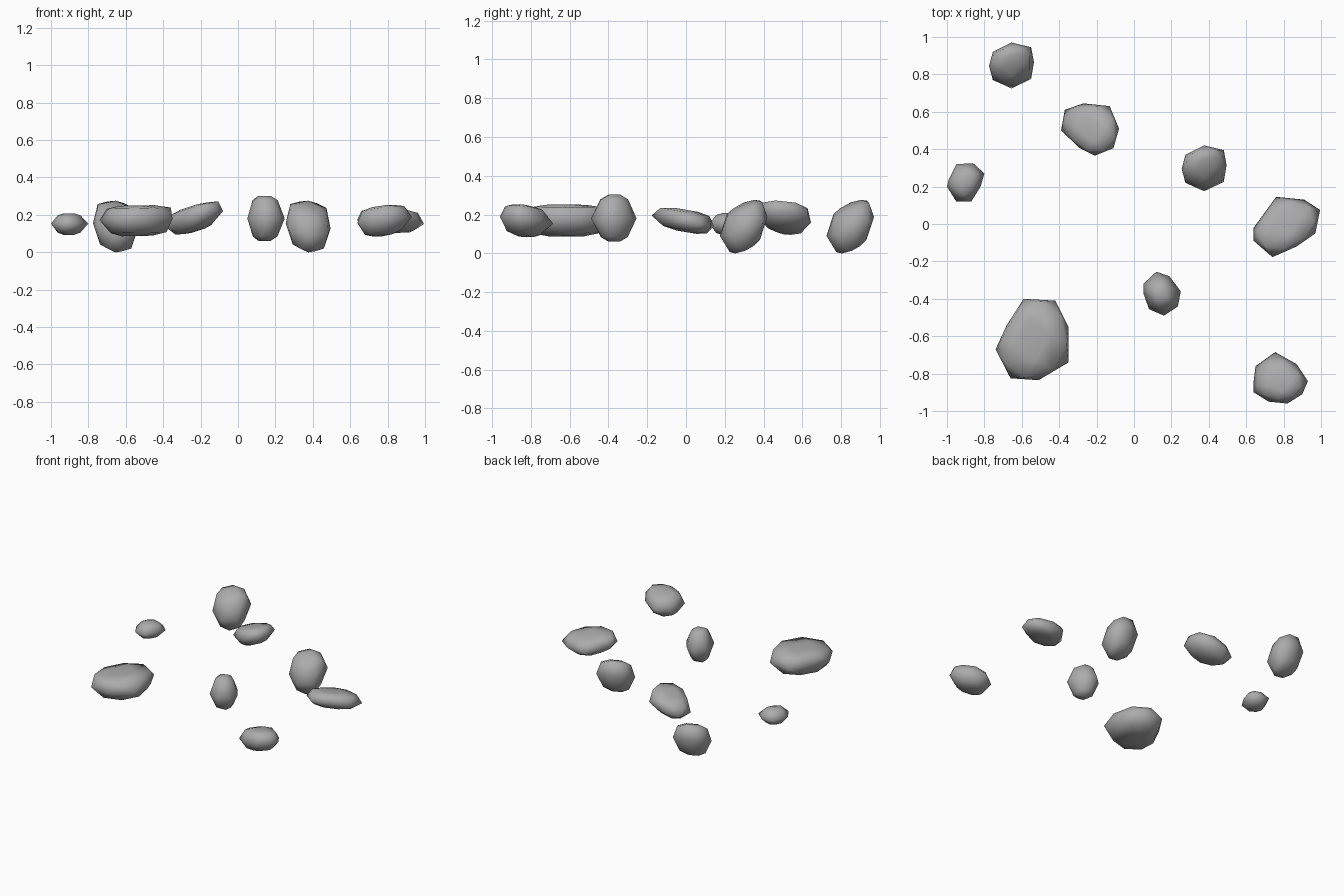
import bpy
import bmesh
from mathutils import Vector

default_cube = bpy.data.objects.get("Cube")
if default_cube:
    bpy.data.objects.remove(default_cube, do_unlink=True)

# One plain stone colour
stone = bpy.data.materials.new("stone grey")
stone.use_nodes = True
stone.diffuse_color = (0.41, 0.41, 0.41, 1)
stone.node_tree.nodes["Principled BSDF"].inputs["Base Color"].default_value = stone.diffuse_color


def make_rock(name, outline, middle, slope, up, down, upper_shoulder, lower_shoulder):
    """Hull a tilted widest ring, staggered shoulder rings and small end caps."""
    points = [Vector(p) for p in outline]
    centre = sum(points, Vector((0, 0))) / len(points)
    rim = [p - centre for p in points]
    staggered = [(p + rim[i - 1]) / 2 for i, p in enumerate(rim)]
    rings = [
        (rim, 1, 0),
        (staggered, upper_shoulder, up * 0.8),
        (rim[::2], upper_shoulder * 0.5, up),
        (staggered, lower_shoulder, -down * 0.8),
        (rim[::2], lower_shoulder * 0.5, -down),
    ]
    bm = bmesh.new()
    for ring, scale, lift in rings:
        for p in ring:
            flat = p * scale
            bm.verts.new((flat.x, flat.y, lift + flat.dot(Vector(slope))))
    hull = bmesh.ops.convex_hull(bm, input=bm.verts[:])
    unused = [g for g in hull["geom_interior"] if isinstance(g, bmesh.types.BMVert)]
    bmesh.ops.delete(bm, geom=unused, context="VERTS")
    bmesh.ops.recalc_face_normals(bm, faces=bm.faces[:])
    for face in bm.faces:
        face.smooth = True

    mesh = bpy.data.meshes.new(name)
    bm.to_mesh(mesh)
    bm.free()
    mesh.materials.append(stone)
    rock = bpy.data.objects.new(name, mesh)
    rock.location = (centre.x, centre.y, middle)
    bpy.context.collection.objects.link(rock)


# Two matching round boulders
boulder_outline = [(-.12, 0), (-.1, .075), (0, .125), (.105, .1),
                   (.12, .02), (.105, -.07), (0, -.12), (-.1, -.075)]
for name, x, y in (("back_boulder", -.655, .845), ("right_boulder", .375, .295)):
    make_rock(name, [(x + px, y + py) for px, py in boulder_outline],
              middle=.14, slope=(-.15, .4), up=.115, down=.122,
              upper_shoulder=.87, lower_shoulder=.75)

# Upright egg-shaped stone
make_rock("upright_stone",
          [(.05, -.32), (.12, -.255), (.19, -.28), (.25, -.36),
           (.235, -.44), (.16, -.49), (.08, -.455), (.05, -.37)],
          middle=.18, slope=(0, 0), up=.122, down=.12,
          upper_shoulder=.7, lower_shoulder=.68)

# Tilted stone
make_rock("tilted_stone",
          [(-.39, .5), (-.37, .61), (-.27, .645), (-.13, .63),
           (-.08, .51), (-.11, .405), (-.21, .365), (-.29, .405)],
          middle=.18, slope=(.27, -.08), up=.068, down=.068,
          upper_shoulder=.92, lower_shoulder=.7)

# Small pebble
make_rock("small_pebble",
          [(-.99, .24), (-.95, .32), (-.86, .325), (-.8, .27),
           (-.82, .2), (-.87, .12), (-.95, .12), (-1, .2)],
          middle=.153, slope=(0, 0), up=.055, down=.06,
          upper_shoulder=.66, lower_shoulder=.66)

# Large flat slab
make_rock("large_slab",
          [(-.74, -.67), (-.68, -.54), (-.59, -.4), (-.42, -.41),
           (-.35, -.55), (-.35, -.74), (-.51, -.835), (-.66, -.825)],
          middle=.175, slope=(.02, 0), up=.075, down=.088,
          upper_shoulder=.95, lower_shoulder=.83)

# Slab leaning backwards
make_rock("leaning_slab",
          [(.64, -.02), (.71, .07), (.76, .145), (.91, .13), (.995, .075),
           (.97, -.05), (.87, -.12), (.74, -.177), (.64, -.09)],
          middle=.165, slope=(0, -.17), up=.06, down=.055,
          upper_shoulder=.88, lower_shoulder=.78)

# Front stone
make_rock("front_stone",
          [(.64, -.84), (.65, -.76), (.755, -.685), (.87, -.75), (.93, -.84),
           (.9, -.91), (.82, -.96), (.72, -.95), (.64, -.9)],
          middle=.17, slope=(.12, -.1), up=.075, down=.08,
          upper_shoulder=.82, lower_shoulder=.72)
